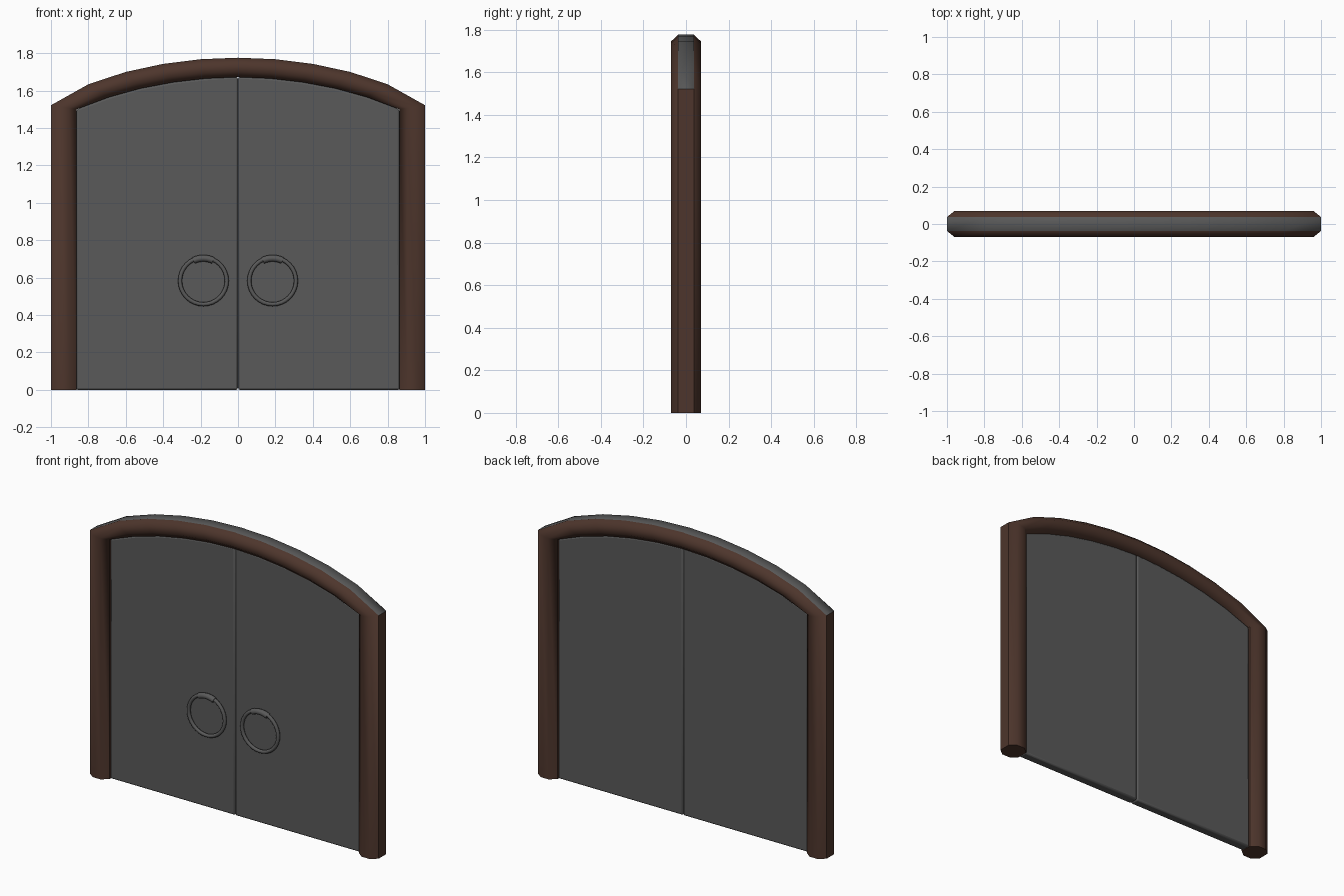
import bpy, bmesh
from math import sin, cos, pi, radians

if "Cube" in bpy.data.objects:
    bpy.data.objects.remove(bpy.data.objects["Cube"])


def material(name, rgb):
    m = bpy.data.materials.new(name)
    m.diffuse_color = (*rgb, 1)
    m.use_nodes = True
    m.node_tree.nodes["Principled BSDF"].inputs["Base Color"].default_value = m.diffuse_color
    return m


wood = material("brown_wood", (0.075, 0.036, 0.025))
iron = material("dark_grey", (0.1, 0.1, 0.1))


def finish(bm, name, mats, angle):
    bmesh.ops.recalc_face_normals(bm, faces=bm.faces)
    me = bpy.data.meshes.new(name)
    bm.to_mesh(me)
    bm.free()
    for m in mats:
        me.materials.append(m)
    ob = bpy.data.objects.new(name, me)
    bpy.context.collection.objects.link(ob)
    bpy.ops.object.select_all(action='DESELECT')
    ob.select_set(True)
    bpy.context.view_layer.objects.active = ob
    bpy.ops.object.shade_smooth_by_angle(angle=radians(angle))
    return ob


def loft(bm, rings):
    """Skin a list of closed rings and cap both ends; returns side faces per segment."""
    vs = [[bm.verts.new(p) for p in r] for r in rings]
    n = len(vs[0])
    segs = [[bm.faces.new((a[k], a[(k + 1) % n], b[(k + 1) % n], b[k])) for k in range(n)]
            for a, b in zip(vs, vs[1:])]
    bm.faces.new(vs[0])
    bm.faces.new(vs[-1])
    return segs


# Half outlines of the arch, side to middle
outer = [(1, 1.522), (0.8, 1.634), (0.6, 1.70), (0.4, 1.743), (0.2, 1.768), (0, 1.776)]
inner = [(0.863, 1.50), (0.69, 1.565), (0.52, 1.612), (0.345, 1.645), (0.172, 1.665), (0, 1.672)]


def full(half, foot):
    right = [(foot, 0)] + half
    return right + [(-x, z) for x, z in right[-2::-1]]


# Frame: octagonal section swept up the posts and over the arch
section = [(0, -0.037), (0.3, -0.07), (0.7, -0.07), (1, -0.037),
           (1, 0.037), (0.7, 0.07), (0.3, 0.07), (0, 0.037)]
bm = bmesh.new()
rings = [[(o[0] + (i[0] - o[0]) * t, y, o[1] + (i[1] - o[1]) * t) for t, y in section]
         for o, i in zip(full(outer, 1), full(inner, 0.863))]
segs = loft(bm, rings)
for s in segs[1:-1]:
    s[-1].material_index = 1      # grey strip over the arch
finish(bm, "arched_frame", [wood, iron], 50)

# Door leaves: arched outline with softened edges
for side, label in ((-1, "left"), (1, "right")):
    bm = bmesh.new()
    outline = [(0.001, 0), (0.865, 0)] + inner[:-1] + [(0.001, 1.674)]
    loft(bm, [[(side * x, y, z) for x, z in outline] for y in (-0.03, 0.03)])
    door = finish(bm, label + "_door", [iron], 30)
    bev = door.modifiers.new("soft_edges", 'BEVEL')
    bev.width = 0.01
    bev.segments = 2
    bev.limit_method = 'ANGLE'
    bev.angle_limit = radians(50)


def arc_tube(name, cx, r, tube, a0, a1, steps, sides=8):
    bm = bmesh.new()
    rings = []
    for i in range(steps + 1):
        a = a0 + (a1 - a0) * i / steps
        rings.append([(cx + (r + tube * cos(b)) * cos(a), -0.045 + tube * sin(b),
                       0.583 + (r + tube * cos(b)) * sin(a))
                      for b in (2 * pi * k / sides for k in range(sides))])
    loft(bm, rings)
    finish(bm, name, [iron], 50)


# Pull rings and the clasps holding them to the doors
for side, label in ((-1, "left"), (1, "right")):
    cx = side * 0.185
    arc_tube(label + "_pull_ring", cx, 0.125, 0.011, pi / 2, 2.5 * pi, 32)
    arc_tube(label + "_ring_clasp", cx, 0.121, 0.018, pi / 2 - 0.45, pi / 2 + 0.45, 6)
